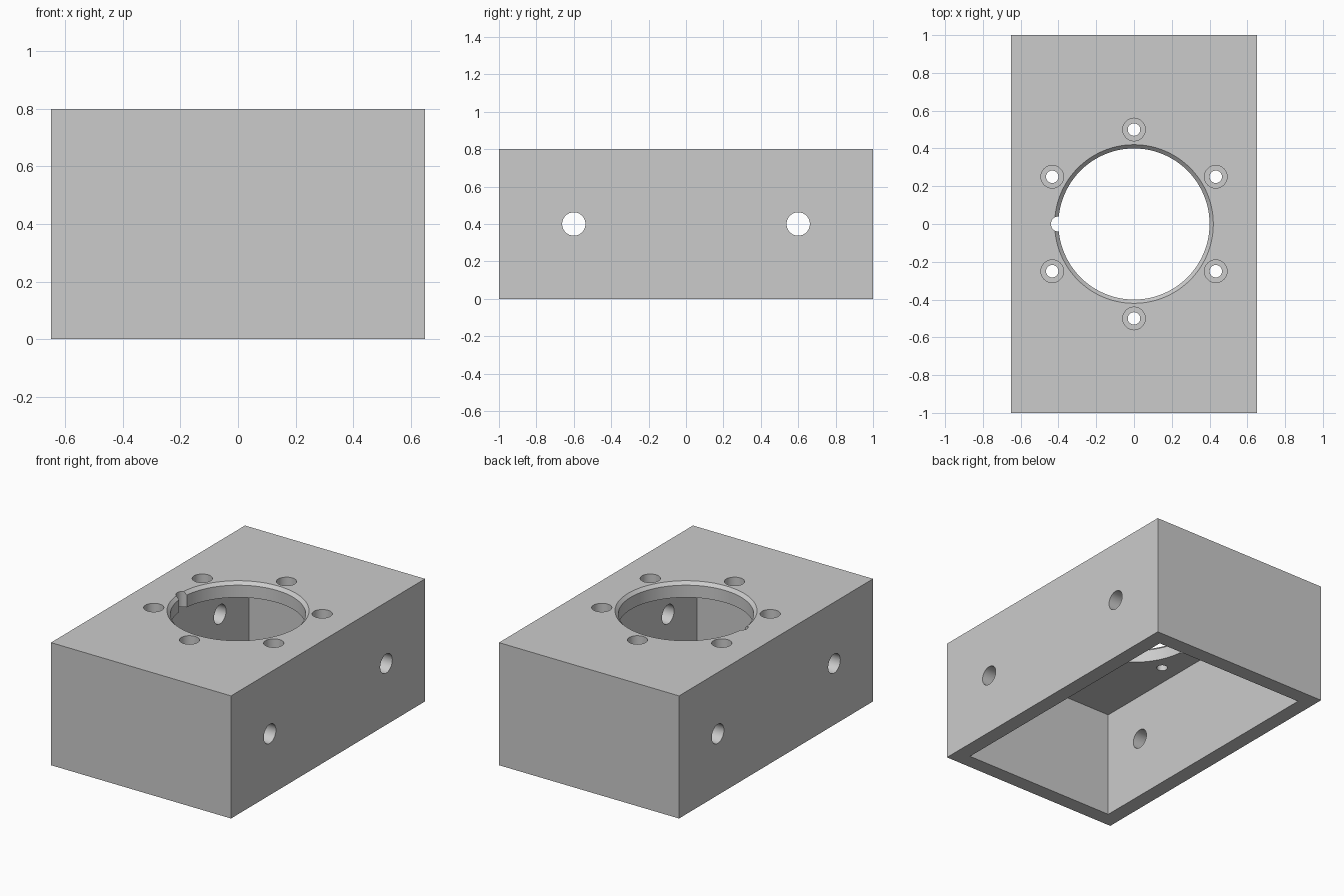
import bpy, bmesh, math
from mathutils import Matrix, Vector

if "Cube" in bpy.data.objects:
    bpy.data.objects.remove(bpy.data.objects["Cube"])

W, L, H, T = 1.3, 2.0, 0.8, 0.1   # outer size and wall thickness

grey = bpy.data.materials.new("light grey")
grey.diffuse_color = (0.6, 0.6, 0.6, 1)
grey.use_nodes = True
grey.node_tree.nodes["Principled BSDF"].inputs["Base Color"].default_value = grey.diffuse_color


def new_object(name, bm):
    bmesh.ops.recalc_face_normals(bm, faces=bm.faces)
    mesh = bpy.data.meshes.new(name)
    bm.to_mesh(mesh)
    bm.free()
    ob = bpy.data.objects.new(name, mesh)
    bpy.context.collection.objects.link(ob)
    mesh.materials.append(grey)
    return ob


def box(name, size, centre):
    bm = bmesh.new()
    bmesh.ops.create_cube(bm, size=1, matrix=Matrix.Translation(centre) @ Matrix.Diagonal((*size, 1)))
    return new_object(name, bm)


def turned(name, profile, matrix, sides):
    """Solid of revolution from (radius, z) points, capped at both ends."""
    bm = bmesh.new()
    rings = []
    for r, z in profile:
        rings.append([bm.verts.new((r * math.cos(a), r * math.sin(a), z))
                      for a in (2 * math.pi * i / sides for i in range(sides))])
    for lo, hi in zip(rings, rings[1:]):
        for i in range(sides):
            j = (i + 1) % sides
            bm.faces.new((lo[i], lo[j], hi[j], hi[i]))
    bm.faces.new(rings[0][::-1])
    bm.faces.new(rings[-1])
    bm.transform(matrix)
    return new_object(name, bm)


housing = box("housing", (W, L, H), (0, 0, H / 2))
cutters = []

# hollow, open at the bottom
cutters.append(box("cavity_cutter", (W - 2 * T, L - 2 * T, H), (0, 0, H / 2 - T)))

# large chamfered opening in the top
cutters.append(turned("opening_cutter", [(0.40, 0.6), (0.40, 0.78), (0.44, 0.82)],
                      Matrix.Identity(4), 96))

# small locating notch on the left of the opening
cutters.append(turned("notch_cutter", [(0.04, 0.59), (0.04, 0.85)],
                      Matrix.Translation((-0.40, 0, 0)), 32))

# ring of six counterbored screw holes
for i in range(6):
    a = math.radians(90 + 60 * i)
    cutters.append(turned("screw_hole_cutter",
                          [(0.033, 0.6), (0.033, 0.74), (0.06, 0.74), (0.06, 0.9)],
                          Matrix.Translation((0.5 * math.cos(a), 0.5 * math.sin(a), 0)), 32))

# two cross holes through both side walls
for y in (-0.6, 0.6):
    cutters.append(turned("side_hole_cutter", [(0.0625, -0.8), (0.0625, 0.8)],
                          Matrix.Translation((0, y, 0.4)) @ Matrix.Rotation(math.pi / 2, 4, 'Y'), 32))

# cut everything, then drop the cutters
bpy.context.view_layer.objects.active = housing
for c in cutters:
    c.hide_render = True
    mod = housing.modifiers.new(c.name, 'BOOLEAN')
    mod.operation = 'DIFFERENCE'
    mod.solver = 'EXACT'
    mod.object = c
    bpy.ops.object.modifier_apply(modifier=mod.name)
    bpy.data.objects.remove(c)

# smooth round walls, sharp edges kept
bpy.ops.object.select_all(action='DESELECT')
housing.select_set(True)
bpy.ops.object.shade_smooth_by_angle(angle=math.radians(30))
